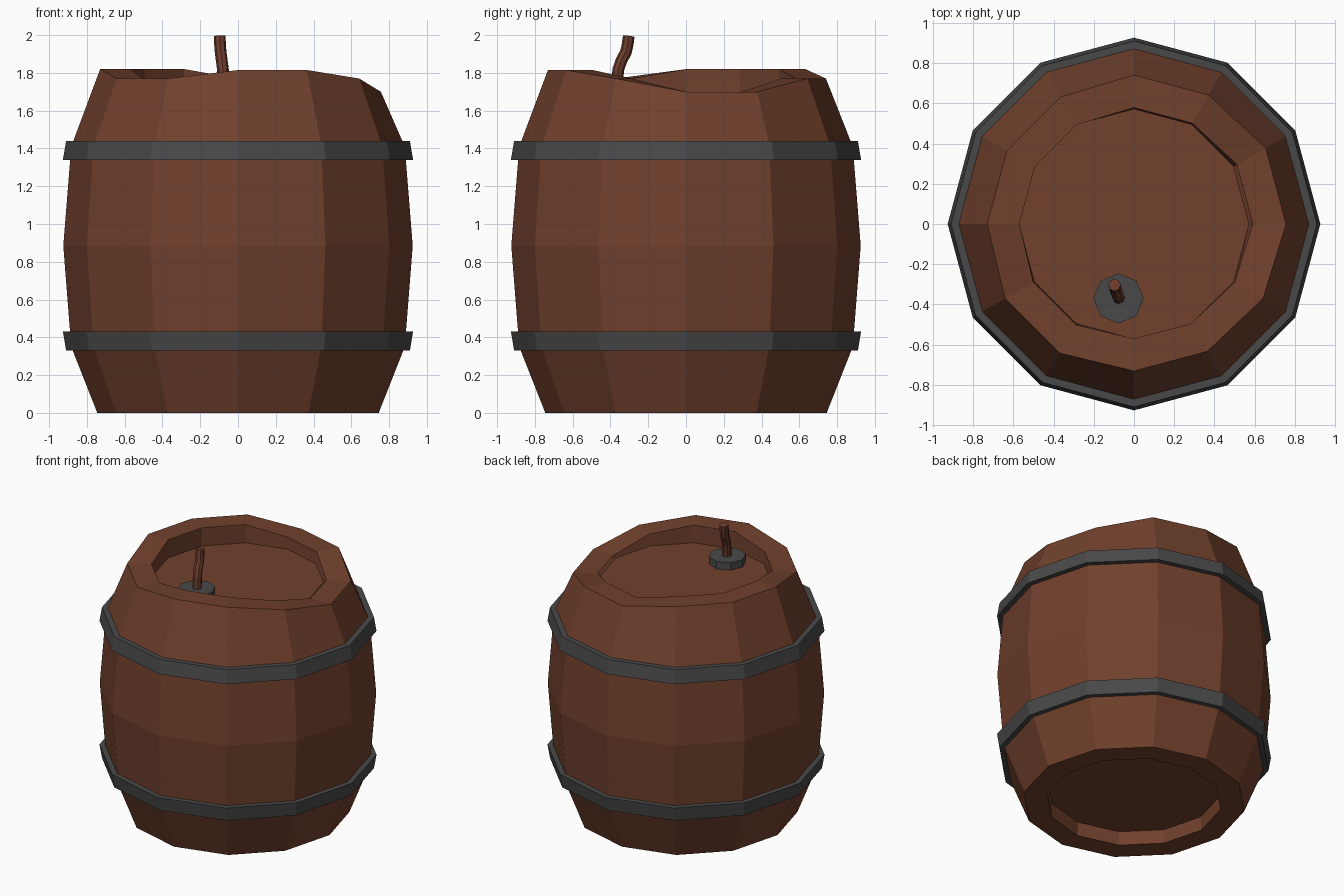
import bpy, bmesh, math
from mathutils import Vector

if "Cube" in bpy.data.objects:
    bpy.data.objects.remove(bpy.data.objects["Cube"])

def material(name, rgb):
    m = bpy.data.materials.new(name)
    m.diffuse_color = (*rgb, 1)
    m.use_nodes = True
    m.node_tree.nodes["Principled BSDF"].inputs["Base Color"].default_value = m.diffuse_color
    return m

WOOD = material("brown wood", (0.165, 0.052, 0.026))
IRON = material("dark iron", (0.066, 0.066, 0.066))
FUSE = material("red brown fuse", (0.150, 0.045, 0.025))

def skin(name, rings, mat, close=False):
    """Bridge rings of points; cap the ends unless the rings close on themselves."""
    bm = bmesh.new()
    loops = [[bm.verts.new(p) for p in r] for r in rings]
    n = len(loops[0])
    pairs = list(zip(loops, loops[1:])) + ([(loops[-1], loops[0])] if close else [])
    for a, b in pairs:
        for i in range(n):
            j = (i + 1) % n
            bm.faces.new((a[i], a[j], b[j], b[i]))
    if not close:
        bm.faces.new(loops[0][::-1])
        bm.faces.new(loops[-1])
    bmesh.ops.recalc_face_normals(bm, faces=bm.faces)
    me = bpy.data.meshes.new(name)
    bm.to_mesh(me)
    bm.free()
    me.materials.append(mat)
    ob = bpy.data.objects.new(name, me)
    bpy.context.collection.objects.link(ob)
    return ob

def ring(r, z, n=12, cx=0, cy=0):
    return [(cx + r * math.cos(i * math.tau / n), cy + r * math.sin(i * math.tau / n), z)
            for i in range(n)]

# Barrel body: bulging staves, worn uneven top rim, recessed lid and base
rim_z = [1.70, 1.70, 1.77, 1.77, 1.82, 1.82, 1.82, 1.77, 1.77, 1.815, 1.815, 1.77]

def worn(r, slope):
    out = []
    for i, z in enumerate(rim_z):
        a, q = i * math.tau / 12, r + slope * (1.82 - z)
        out.append((q * math.cos(a), q * math.sin(a), z))
    return out

lid_z = 1.685
skin("barrel_body", [
    ring(0.58, 0.10), ring(0.585, 0), ring(0.745, 0), ring(0.883, 0.35),
    ring(0.925, 0.885), ring(0.883, 1.41), worn(0.73, 0.22), worn(0.57, 0.18),
    ring(0.572, lid_z)], WOOD)

# Iron hoops, leaning with the bulge of the staves
for name, z_in, z_out in (("lower_hoop", 0.33, 0.43), ("upper_hoop", 1.44, 1.34)):
    skin(name, [ring(0.86, z_in), ring(0.91, z_in), ring(0.927, z_out), ring(0.87, z_out)],
         IRON, close=True)

# Octagonal plug on the lid
skin("plug", [ring(0.125, lid_z - 0.01, 8, -0.077, -0.37),
              ring(0.125, lid_z + 0.055, 8, -0.077, -0.37)], IRON)

# Bent fuse
path = [Vector(p) for p in ((-0.075, -0.37, 1.70), (-0.08, -0.358, 1.82), (-0.086, -0.342, 1.865),
                            (-0.092, -0.318, 1.91), (-0.095, -0.309, 1.95), (-0.097, -0.303, 1.995))]
rings = []
for i, p in enumerate(path):
    t = path[min(i + 1, len(path) - 1)] - path[max(i - 1, 0)]
    q = Vector((0, 0, 1)).rotation_difference(t)
    rings.append([p + q @ Vector(v) for v in ring(0.031, 0, 8)])
skin("fuse", rings, FUSE)
